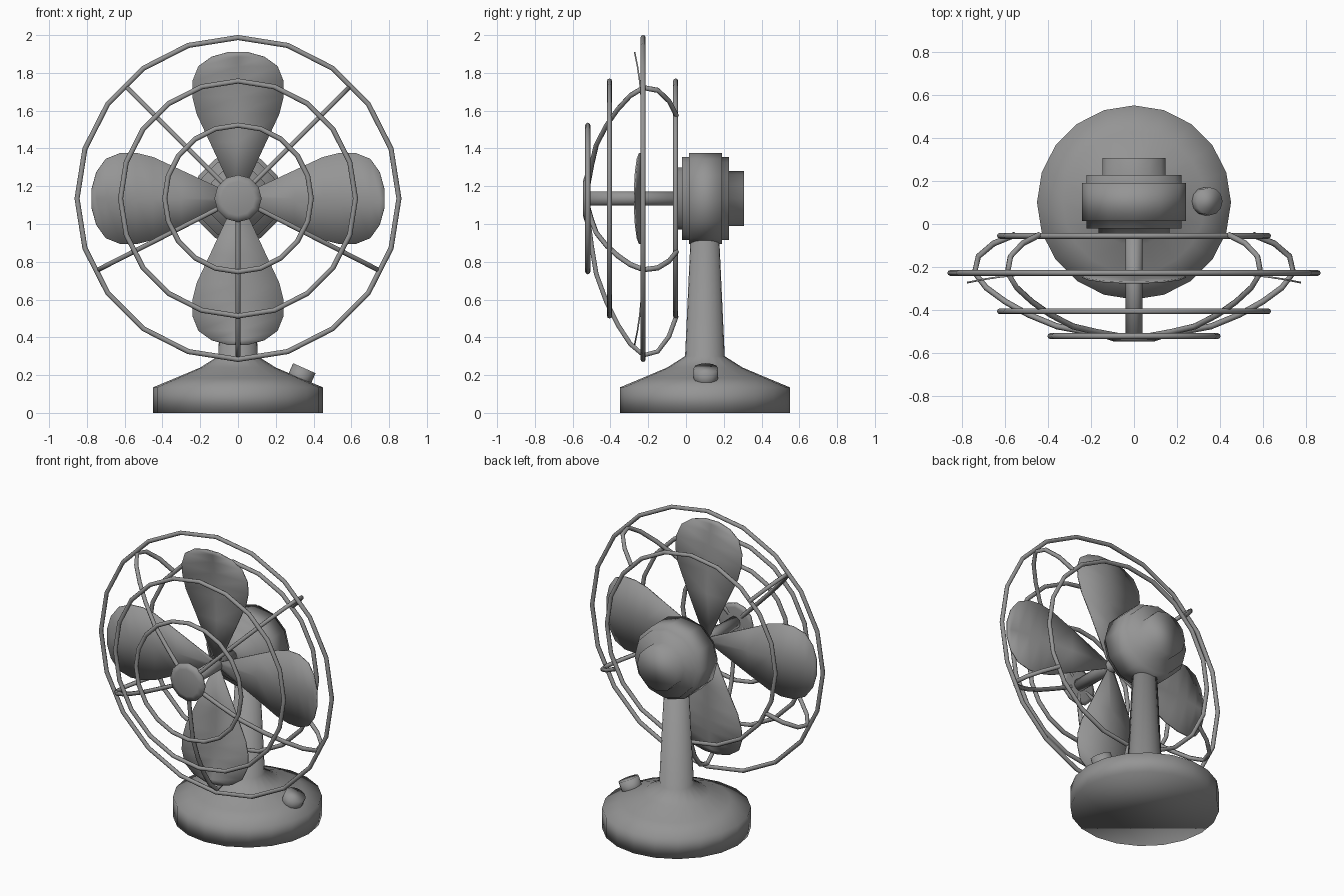
import bpy, bmesh, math
from mathutils import Matrix

if "Cube" in bpy.data.objects:
    bpy.data.objects.remove(bpy.data.objects["Cube"], do_unlink=True)

HUB_Z = 1.135
grey = bpy.data.materials.new("grey")
grey.use_nodes = True
grey.diffuse_color = (0.3, 0.3, 0.3, 1)
grey.node_tree.nodes["Principled BSDF"].inputs["Base Color"].default_value = (0.3, 0.3, 0.3, 1)


def finish(obj):
    obj.data.materials.append(grey)
    if obj.type == 'MESH':
        obj.data.shade_smooth()
    return obj


def mesh_object(name, bm):
    bmesh.ops.recalc_face_normals(bm, faces=bm.faces)
    mesh = bpy.data.meshes.new(name)
    bm.to_mesh(mesh)
    bm.free()
    obj = bpy.data.objects.new(name, mesh)
    bpy.context.collection.objects.link(obj)
    return finish(obj)


def lathe(name, profile, sides, matrix):
    """Closed turned solid from (radius, height) points."""
    bm = bmesh.new()
    rings = []
    for r, h in profile:
        ring = []
        for i in range(sides):
            a = 2 * math.pi * i / sides
            ring.append(bm.verts.new((r * math.cos(a), r * math.sin(a), h)))
        rings.append(ring)
    for low, high in zip(rings, rings[1:]):
        for i in range(sides):
            j = (i + 1) % sides
            bm.faces.new((low[i], low[j], high[j], high[i]))
    bm.faces.new(rings[0])
    bm.faces.new(rings[-1])
    bm.transform(matrix)
    return mesh_object(name, bm)


# Base and neck
lathe("base_and_neck",
      [(0.45, 0), (0.45, 0.135), (0.33, 0.185), (0.2, 0.24), (0.105, 0.3), (0.075, 0.95)],
      20, Matrix.Translation((0, 0.1, 0)))

# Tilted control knob on the base
lathe("control_knob", [(0.065, -0.06), (0.065, 0.04)], 12,
      Matrix.Translation((0.335, 0.105, 0.2)) @ Matrix.Rotation(math.radians(24), 4, 'Y'))

# Parts turned about the fan axis: profile height runs towards the front
AXIS = Matrix.Translation((0, 0, HUB_Z)) @ Matrix.Rotation(math.pi / 2, 4, 'X')
lathe("motor_housing",
      [(0.145, -0.307), (0.145, -0.228), (0.22, -0.228), (0.22, -0.19), (0.242, -0.19),
       (0.242, -0.015), (0.22, -0.015), (0.22, 0.02), (0.165, 0.02), (0.165, 0.068)],
      12, AXIS)
lathe("shaft", [(0.04, 0.05), (0.04, 0.525)], 10, AXIS)
lathe("guard_hub", [(0.1, 0.515), (0.125, 0.52), (0.125, 0.535), (0.09, 0.546)], 12, AXIS)

# Guard rings
for name, radius, y in (("rear_ring", 0.622, -0.055), ("outer_ring", 0.852, -0.227),
                        ("middle_ring", 0.622, -0.405), ("front_ring", 0.388, -0.52)):
    bpy.ops.mesh.primitive_torus_add(major_radius=radius, minor_radius=0.0135,
                                     major_segments=20, minor_segments=8,
                                     location=(0, y, HUB_Z), rotation=(math.pi / 2, 0, 0))
    bpy.context.object.name = name
    finish(bpy.context.object)

# Curved guard spokes, (distance from axis, y)
SPOKE = [(0.06, -0.525), (0.25, -0.5), (0.4, -0.475), (0.55, -0.42), (0.67, -0.36),
         (0.77, -0.295), (0.83, -0.225), (0.81, -0.15), (0.73, -0.09), (0.62, -0.05)]
for n, degrees in enumerate((45, 135, 207, 270, 333)):
    a = math.radians(degrees)
    curve = bpy.data.curves.new(f"guard_spoke_{n + 1}", 'CURVE')
    curve.dimensions = '3D'
    curve.bevel_depth = 0.014
    curve.bevel_resolution = 1
    curve.use_fill_caps = True
    spline = curve.splines.new('POLY')
    spline.points.add(len(SPOKE) - 1)
    for point, (r, y) in zip(spline.points, SPOKE):
        point.co = (r * math.cos(a), y, HUB_Z + r * math.sin(a), 1)
    spoke = bpy.data.objects.new(curve.name, curve)
    bpy.context.collection.objects.link(spoke)
    finish(spoke)

# Four thin blades, (distance from axis, half width, y)
BLADE = [(0.03, 0.025, -0.22), (0.3, 0.15, -0.225), (0.45, 0.22, -0.232),
         (0.54, 0.242, -0.237), (0.62, 0.242, -0.245), (0.7, 0.21, -0.257),
         (0.75, 0.14, -0.267), (0.775, 0.05, -0.272)]
for n in range(4):
    bm = bmesh.new()
    rows = [[bm.verts.new((s * w, y, r)) for s in (-1, 0, 1)] for r, w, y in BLADE]
    for low, high in zip(rows, rows[1:]):
        for i in range(2):
            bm.faces.new((low[i], low[i + 1], high[i + 1], high[i]))
    bm.transform(Matrix.Translation((0, 0, HUB_Z)) @ Matrix.Rotation(n * math.pi / 2, 4, 'Y'))
    blade = mesh_object(f"blade_{n + 1}", bm)
    solid = blade.modifiers.new("thickness", 'SOLIDIFY')
    solid.thickness = 0.008
    solid.offset = 0
